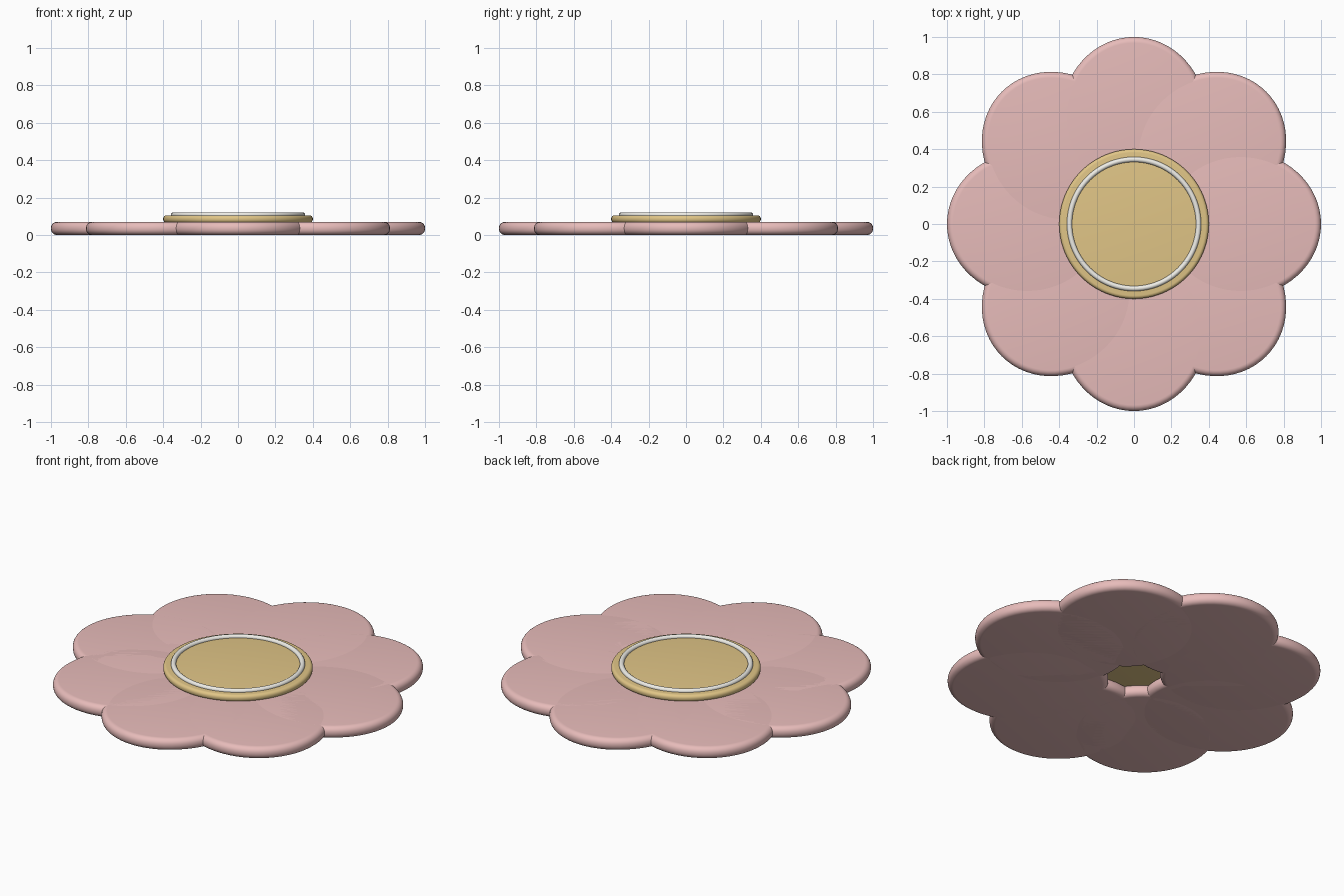
import bpy, bmesh
from math import sin, cos, pi, hypot

if "Cube" in bpy.data.objects:
    bpy.data.objects.remove(bpy.data.objects["Cube"])


def material(name, rgb):
    m = bpy.data.materials.new(name)
    m.diffuse_color = (*rgb, 1)
    m.use_nodes = True
    m.node_tree.nodes["Principled BSDF"].inputs["Base Color"].default_value = m.diffuse_color
    return m


pink = material("petal_pink", (0.80, 0.50, 0.49))
gold = material("centre_gold", (0.75, 0.56, 0.24))
white = material("ring_white", (0.86, 0.85, 0.80))


def finish(obj, mat):
    obj.data.materials.append(mat)
    bpy.ops.object.select_all(action='DESELECT')
    obj.select_set(True)
    bpy.context.view_layer.objects.active = obj
    bpy.ops.object.shade_smooth_by_angle(angle=0.6)
    return obj


def rounded_plate(name, a, b, z0, z1, r, mat, n=64, seg=6):
    """Elliptical plate with a rounded rim, offset along the outline normals."""
    prof = [(r * (1 - sin(t)), z0 + r * (1 - cos(t)))
            for t in (i * pi / 2 / seg for i in range(seg + 1))]
    top = [(d, z0 + z1 - z) for d, z in reversed(prof)]
    if top[0][1] - prof[-1][1] < 1e-5:
        top = top[1:]
    bm = bmesh.new()
    rings = []
    for d, z in prof + top:
        ring = []
        for i in range(n):
            c, s = cos(2 * pi * i / n), sin(2 * pi * i / n)
            l = hypot(b * c, a * s)
            ring.append(bm.verts.new((a * c - d * b * c / l, b * s - d * a * s / l, z)))
        rings.append(ring)
    for lo, hi in zip(rings, rings[1:]):
        for i in range(n):
            j = (i + 1) % n
            bm.faces.new((lo[i], lo[j], hi[j], hi[i]))
    bm.faces.new(rings[0][::-1])
    bm.faces.new(rings[-1])
    me = bpy.data.meshes.new(name)
    bm.to_mesh(me)
    bm.free()
    obj = bpy.data.objects.new(name, me)
    bpy.context.collection.objects.link(obj)
    return finish(obj, mat)


# Eight overlapping petals, leaving a small hole in the middle
for k in range(8):
    ang = k * pi / 4
    petal = rounded_plate(f"petal_{k + 1}", 0.43, 0.39, 0, 0.07, 0.032, pink)
    petal.location = (0.57 * cos(ang), 0.57 * sin(ang), 0)
    petal.rotation_euler.z = ang

# Round flower centre
rounded_plate("flower_centre", 0.40, 0.40, 0.065, 0.105, 0.018, gold, n=96)

# Thin ring on the centre
bpy.ops.mesh.primitive_torus_add(major_radius=0.345, minor_radius=0.014,
                                 major_segments=96, minor_segments=16,
                                 location=(0, 0, 0.107))
ring = bpy.context.object
ring.name = "centre_ring"
finish(ring, white)
